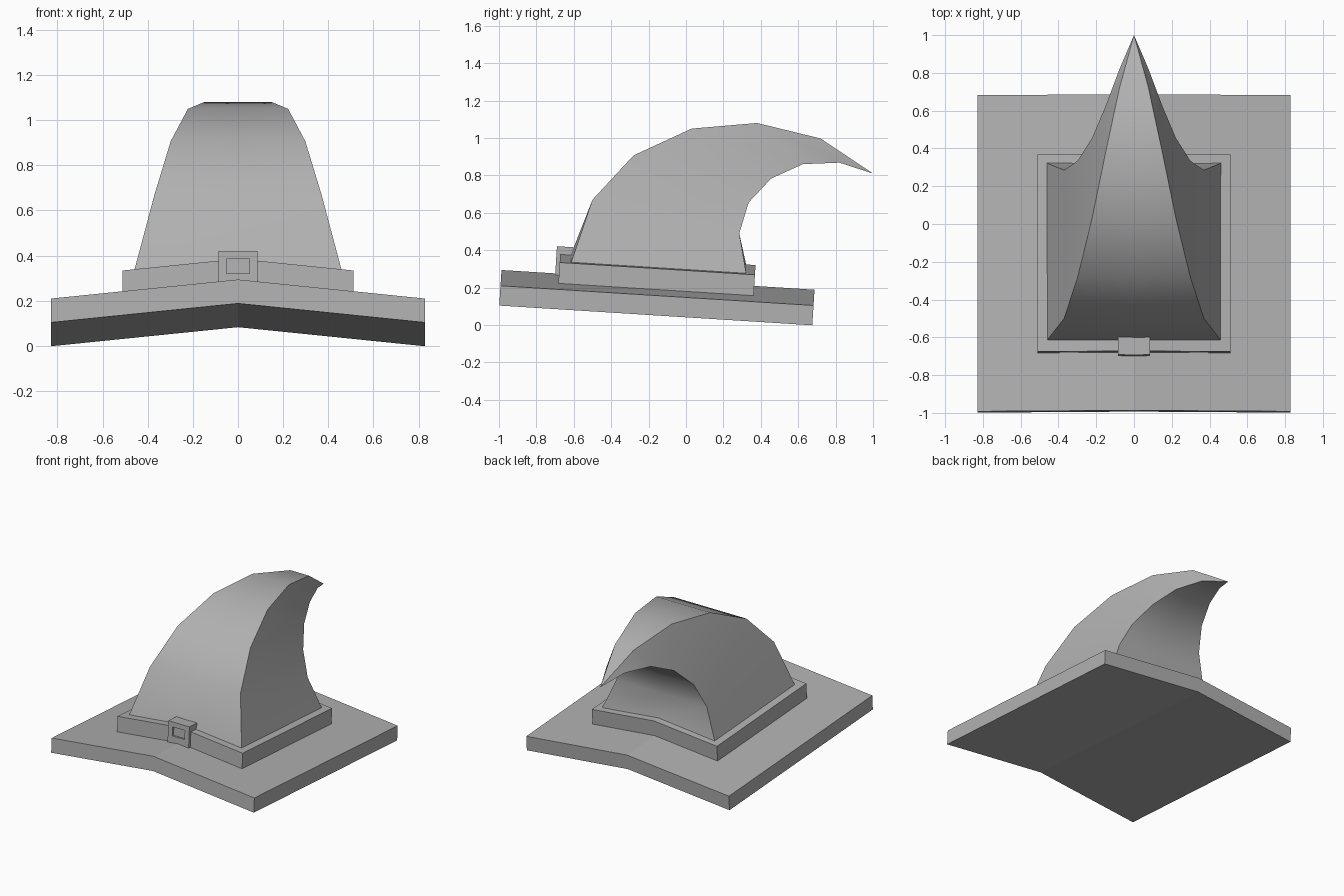
import bpy, bmesh, math
from mathutils import Matrix

if "Cube" in bpy.data.objects:
    bpy.data.objects.remove(bpy.data.objects["Cube"])

TILT = Matrix.Rotation(math.radians(-3.6), 4, 'X')   # the whole base leans to the back
FOLD = 0.102                                         # roof-like slope across x

# One mid-grey material for every part
GREY = bpy.data.materials.new("mid_grey")
GREY.diffuse_color = (0.44, 0.44, 0.44, 1)
GREY.use_nodes = True
GREY.node_tree.nodes["Principled BSDF"].inputs["Base Color"].default_value = GREY.diffuse_color


def finish(name, bm):
    bmesh.ops.recalc_face_normals(bm, faces=bm.faces)
    mesh = bpy.data.meshes.new(name)
    bm.to_mesh(mesh)
    bm.free()
    mesh.materials.append(GREY)
    obj = bpy.data.objects.new(name, mesh)
    bpy.context.collection.objects.link(obj)
    return obj


def loft(bm, rings):
    """Skin closed rings of equal size; returns the vertex rings."""
    vr = [[bm.verts.new(p) for p in r] for r in rings]
    n = len(rings[0])
    for a, b in zip(vr, vr[1:]):
        for i in range(n):
            j = (i + 1) % n
            bm.faces.new((a[i], a[j], b[j], b[i]))
    return vr


def folded_slab(name, half, y0, y1, z0, z1):
    """Slab bent along x = 0; z0 and z1 are the heights at the outer edges."""
    rise = half * FOLD
    section = [(-half, z0), (0, z0 + rise), (half, z0),
               (half, z1), (0, z1 + rise), (-half, z1)]
    bm = bmesh.new()
    a, b = loft(bm, [[(x, y, z) for x, z in section] for y in (y0, y1)])
    for r in (a, b):   # end caps, two quads each
        bm.faces.new((r[0], r[1], r[4], r[5]))
        bm.faces.new((r[1], r[2], r[3], r[4]))
    bm.transform(TILT)
    return finish(name, bm)


# Brim and band
folded_slab("brim", 0.828, -1.003, 0.674, 0.041, 0.147)
folded_slab("hat_band", 0.511, -0.695, 0.351, 0.165, 0.291)

# Buckle: box with a recessed front
bm = bmesh.new()
bmesh.ops.create_cube(bm, size=1)
bm.transform(Matrix.Translation((0, -0.668, 0.296)) @ Matrix.Diagonal((0.172, 0.094, 0.162, 1)))
front = min(bm.faces, key=lambda f: f.calc_center_median().y)
bmesh.ops.inset_region(bm, faces=[front], thickness=0.036, use_even_offset=True)
for v in front.verts:
    if v.co.z < 0.296:
        v.co.z = 0.276
inner = bmesh.ops.extrude_discrete_faces(bm, faces=[front])["faces"][0]
bmesh.ops.translate(bm, vec=(0, 0.015, 0), verts=inner.verts)
bm.transform(TILT)
finish("buckle", bm)

# Curled cone: half width, outer (y, z), inner (y, z), centre lift at each ring
stations = [
    (0.46, (-0.615, 0.332), (0.322, 0.275), 0.045),
    (0.37, (-0.50, 0.67), (0.285, 0.49), 0),
    (0.298, (-0.28, 0.907), (0.335, 0.655), 0),
    (0.222, (0.03, 1.05), (0.455, 0.783), 0),
    (0.15, (0.38, 1.08), (0.625, 0.86), 0),
    (0.077, (0.72, 0.997), (0.82, 0.868), 0),
]
bm = bmesh.new()
rings = []
for w, (yo, zo), (yi, zi), lift in stations:
    rings.append([(-w, yo, zo), (0, yo, zo + lift), (w, yo, zo),
                  (w, yi, zi), (0, yi, zi + lift), (-w, yi, zi)])
vr = loft(bm, rings)
tip = bm.verts.new((0, 1.0, 0.81))
last = vr[-1]
for i in range(6):
    bm.faces.new((last[i], last[(i + 1) % 6], tip))
b = vr[0]
bm.faces.new((b[0], b[1], b[4], b[5]))
bm.faces.new((b[1], b[2], b[3], b[4]))
cone = finish("curled_cone", bm)
bpy.context.view_layer.objects.active = cone
cone.select_set(True)
bpy.ops.object.shade_smooth_by_angle(angle=math.radians(40))
